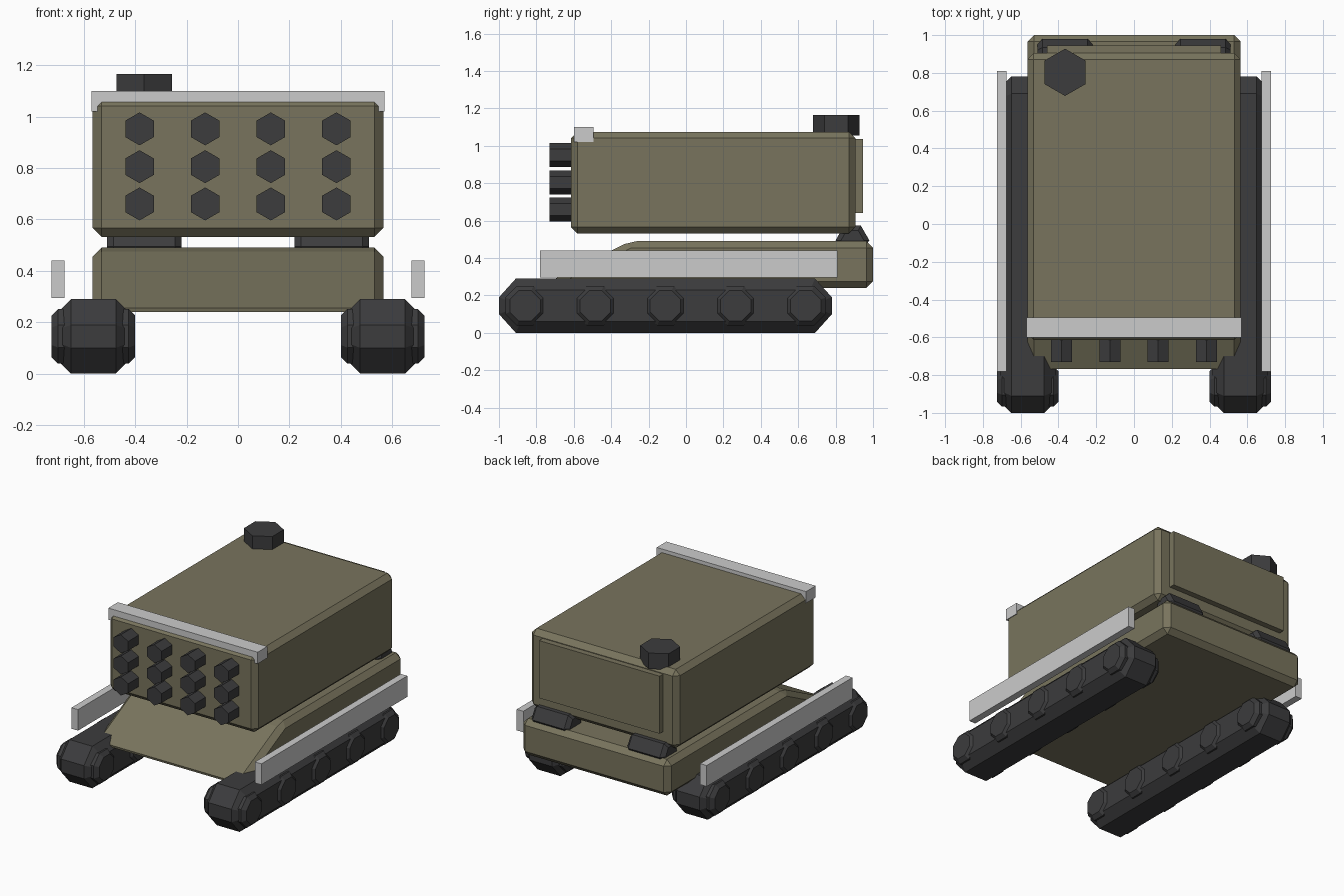
import bpy, bmesh, math
from mathutils import Matrix

if "Cube" in bpy.data.objects:
    bpy.data.objects.remove(bpy.data.objects["Cube"])


def material(name, rgb):
    m = bpy.data.materials.new(name)
    m.diffuse_color = (*rgb, 1)
    m.use_nodes = True
    m.node_tree.nodes["Principled BSDF"].inputs["Base Color"].default_value = m.diffuse_color
    return m


OLIVE = material("olive_paint", (0.19, 0.175, 0.11))
DARK = material("dark_rubber", (0.045, 0.045, 0.047))


def finish(name, bm, mat=None, bevel=0, angle=30):
    bmesh.ops.recalc_face_normals(bm, faces=bm.faces)
    mesh = bpy.data.meshes.new(name)
    bm.to_mesh(mesh)
    bm.free()
    ob = bpy.data.objects.new(name, mesh)
    bpy.context.collection.objects.link(ob)
    if mat:
        mesh.materials.append(mat)
    if bevel:
        mod = ob.modifiers.new("bevel", 'BEVEL')
        mod.width = bevel
        mod.segments = 1
        mod.limit_method = 'ANGLE'
        mod.angle_limit = math.radians(angle)
    return ob


def prism(name, profile, x0, x1, mat=None, bevel=0, angle=30):
    """Extrude a (y, z) profile from x0 to x1."""
    bm = bmesh.new()
    face = bm.faces.new([bm.verts.new((x0, y, z)) for y, z in profile])
    ext = bmesh.ops.extrude_face_region(bm, geom=[face])
    verts = [v for v in ext["geom"] if isinstance(v, bmesh.types.BMVert)]
    bmesh.ops.translate(bm, verts=verts, vec=(x1 - x0, 0, 0))
    return finish(name, bm, mat, bevel, angle)


def box(name, x, y, z, mat=None, bevel=0):
    profile = [(y[0], z[0]), (y[1], z[0]), (y[1], z[1]), (y[0], z[1])]
    return prism(name, profile, x[0], x[1], mat, bevel)


def ngon(cy, cz, r, n, turn=0):
    return [(cy + r * math.cos(turn + i * math.tau / n),
             cz + r * math.sin(turn + i * math.tau / n)) for i in range(n)]


def hex_post(name, center, r, depth, rotation):
    bm = bmesh.new()
    bmesh.ops.create_cone(bm, cap_ends=True, segments=6, radius1=r, radius2=r, depth=depth,
                          matrix=Matrix.Translation(center) @ rotation)
    return finish(name, bm, DARK)


# Hull with sloped front plate
prism("hull", [(1.0, .24), (1.0, .49), (-.30, .49), (-.80, .24)],
      -.565, .565, OLIVE, .035, 20)

# Launcher housing, rear door and front top bar
box("launcher_box", (-.565, .565), (-.615, .905), (.532, 1.075), OLIVE, .034)
box("rear_door", (-.46, .46), (.88, .945), (.64, 1.037), OLIVE)
box("front_top_bar", (-.57, .57), (-.60, -.495), (1.02, 1.10))

# Launch tubes, four across and three high
for row, z in enumerate((.66, .805, .952)):
    for col in range(4):
        hex_post(f"launch_tube_{row}_{col}", (-.383 + col * .2553, -.66, z), .064, .14,
                 Matrix.Rotation(math.pi / 2, 4, 'X'))

# Roof hatch
hex_post("roof_hatch", (-.365, .803, 1.11), .125, .11, Matrix.Identity(4))

# Both sides: tracks, wheels, fenders, rear hinges
track = [(-1, .10), (-.91, 0), (.69, 0), (.78, .10),
         (.78, .19), (.69, .29), (-.91, .29), (-1, .19)]
for side, s in (("left", -1), ("right", 1)):
    c = s * .5625
    prism(f"track_{side}", track, c - .147, c + .147, DARK, .06, 60)
    for i in range(5):
        wheel = ngon(-.86 + i * .375, .145, .115, 8, math.pi / 8)
        prism(f"wheel_{side}_{i}", wheel, c - .1625, c + .1625, DARK, .025, 60)
    box(f"fender_{side}", (s * .70 - .025, s * .70 + .025), (-.78, .81), (.295, .44))
    h = s * .365
    prism(f"rear_hinge_{side}", ngon(.89, .495, .09, 6), h - .145, h + .145, DARK, .025, 70)
